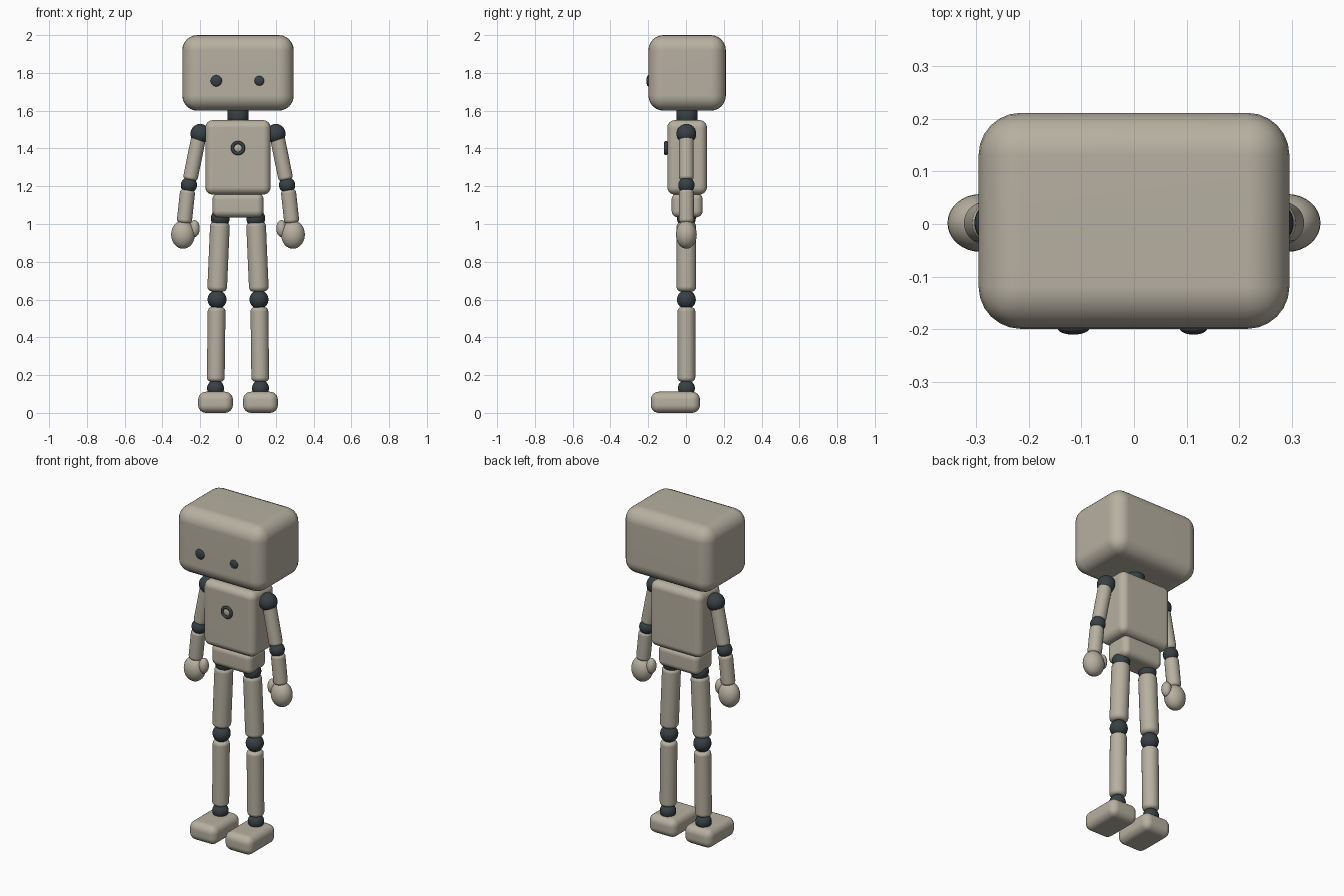
import bpy
from math import radians
from mathutils import Vector

cube = bpy.data.objects.get("Cube")
if cube:
    bpy.data.objects.remove(cube, do_unlink=True)

YC = 0.006  # depth of the body's centre plane


def material(name, colour):
    m = bpy.data.materials.new(name)
    m.use_nodes = True
    m.diffuse_color = (*colour, 1)
    m.node_tree.nodes["Principled BSDF"].inputs["Base Color"].default_value = (*colour, 1)
    return m


shell = material("warm grey shell", (0.47, 0.435, 0.355))
joint = material("dark slate joint", (0.04, 0.052, 0.058))


def finish(name, mat, bevel=0, segments=6):
    """Name, colour, round and smooth the active object."""
    ob = bpy.context.object
    ob.name = ob.data.name = name
    ob.data.materials.append(mat)
    bpy.ops.object.transform_apply(location=False, rotation=False, scale=True)
    bpy.ops.object.shade_smooth()
    if bevel:
        mod = ob.modifiers.new("Rounded edges", "BEVEL")
        mod.width = bevel
        mod.segments = segments
        mod.limit_method = "ANGLE"
        mod.angle_limit = radians(40)
        ob.modifiers.new("Flat face shading", "WEIGHTED_NORMAL")
    return ob


def box(name, centre, size, bevel):
    bpy.ops.mesh.primitive_cube_add(size=1, location=centre)
    bpy.context.object.scale = size
    return finish(name, shell, bevel)


def ball(name, centre, radii, mat):
    bpy.ops.mesh.primitive_uv_sphere_add(segments=32, ring_count=16, radius=1, location=centre)
    bpy.context.object.scale = radii
    return finish(name, mat)


def rod(name, start, end, radius, mat, bevel):
    a, b = Vector(start), Vector(end)
    bpy.ops.mesh.primitive_cylinder_add(vertices=32, radius=radius, depth=(b - a).length,
                                        location=(a + b) / 2)
    bpy.context.object.rotation_euler = (b - a).to_track_quat("Z", "Y").to_euler()
    return finish(name, mat, bevel, 4)


# Head, neck, torso and pelvis
box("head", (0, YC, 1.8), (0.59, 0.41, 0.4), 0.08)
rod("neck", (0, YC, 1.5), (0, YC, 1.65), 0.055, joint, 0)
box("torso", (0, YC, 1.353), (0.346, 0.21, 0.394), 0.04)
box("pelvis", (0, YC, 1.1), (0.27, 0.164, 0.13), 0.035)

# Chest button: dark ring around a pale dome
bpy.ops.mesh.primitive_torus_add(major_radius=0.029, minor_radius=0.009, major_segments=32,
                                 minor_segments=12, location=(0, -0.107, 1.402),
                                 rotation=(radians(90), 0, 0))
finish("button_ring", joint)
ball("button", (0, -0.1, 1.402), (0.027, 0.014, 0.027), shell)

# Eyes, one slightly smaller
ball("right_eye", (-0.115, -0.198, 1.758), (0.03, 0.012, 0.03), joint)
ball("left_eye", (0.113, -0.198, 1.758), (0.026, 0.012, 0.026), joint)

# Limbs
for side, s in (("left", 1), ("right", -1)):
    def at(x, z):
        return (s * x, YC - 0.004, z)

    # Arm
    ball(side + "_shoulder", at(0.2, 1.478), (0.052,) * 3, joint)
    rod(side + "_upper_arm", at(0.207, 1.465), at(0.254, 1.232), 0.039, shell, 0.018)
    ball(side + "_elbow", at(0.26, 1.206), (0.043,) * 3, joint)
    rod(side + "_forearm", at(0.266, 1.182), at(0.285, 1.005), 0.04, shell, 0.018)
    ball(side + "_hand", at(0.291, 0.944), (0.063, 0.055, 0.075), shell)
    ball(side + "_thumb", at(0.23, 0.976), (0.027, 0.03, 0.045), shell)

    # Leg
    ball(side + "_hip", at(0.094, 1.03), (0.05,) * 3, joint)
    rod(side + "_thigh", at(0.095, 1.012), at(0.111, 0.642), 0.052, shell, 0.025)
    ball(side + "_knee", at(0.111, 0.6), (0.05,) * 3, joint)
    rod(side + "_shin", at(0.113, 0.56), at(0.118, 0.165), 0.047, shell, 0.022)
    ball(side + "_ankle", at(0.119, 0.13), (0.045,) * 3, joint)
    box(side + "_foot", (s * 0.119, -0.056, 0.056), (0.184, 0.26, 0.112), 0.042)
